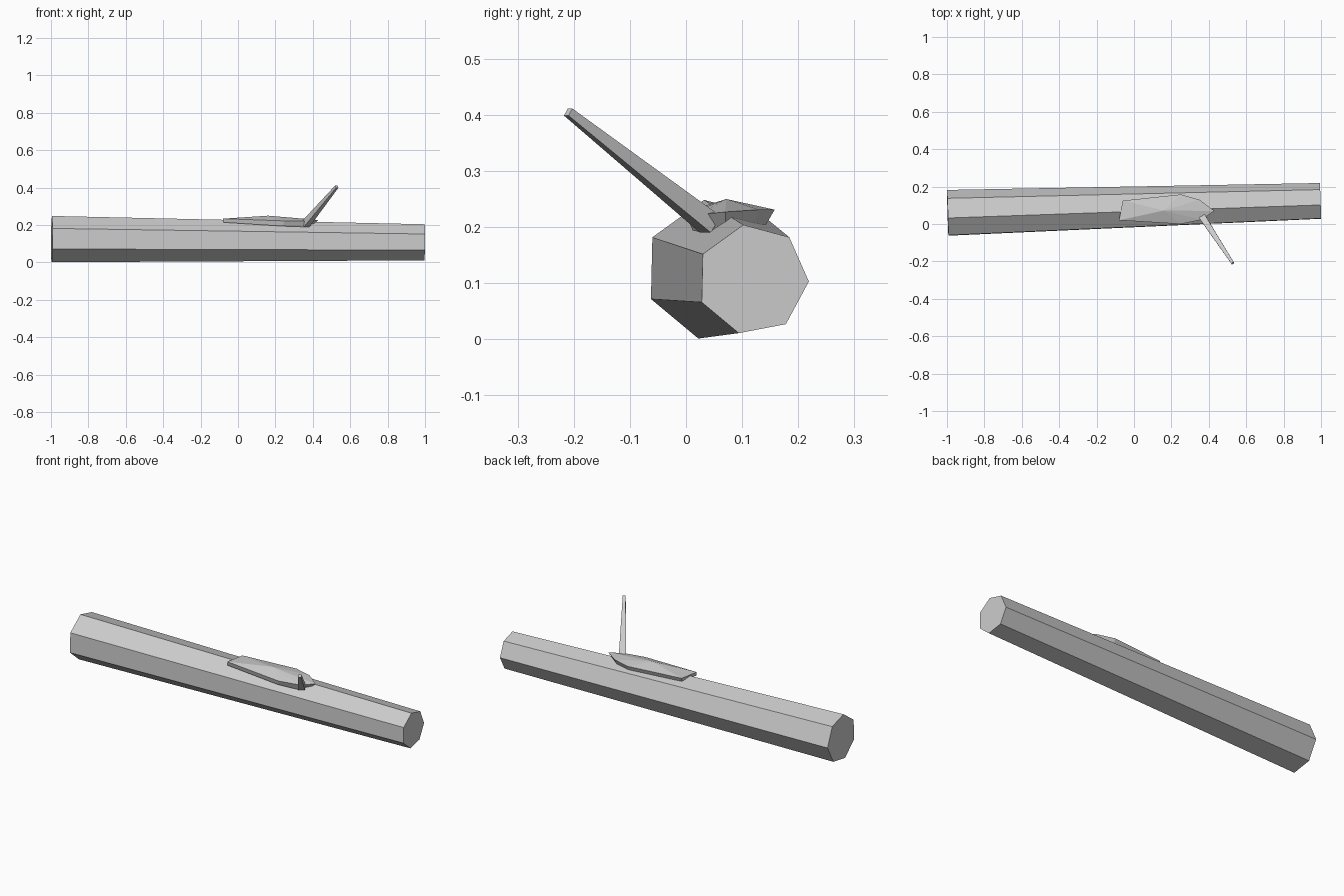
import bpy
import bmesh
from mathutils import Vector

if "Cube" in bpy.data.objects:
    bpy.data.objects.remove(bpy.data.objects["Cube"])

grey = bpy.data.materials.new("plain_grey")
grey.diffuse_color = (0.6, 0.6, 0.6, 1)
grey.use_nodes = True
grey.node_tree.nodes["Principled BSDF"].inputs["Base Color"].default_value = grey.diffuse_color


def loft(name, start, end, top_peak=None):
    """Closed flat-shaded solid between two rings with equal point counts."""
    bm = bmesh.new()
    a = [bm.verts.new(p) for p in start]
    b = [bm.verts.new(p) for p in end]
    n = len(a)
    for i in range(n):
        j = (i + 1) % n
        bm.faces.new((a[i], a[j], b[j], b[i]))
    bm.faces.new(a)
    if top_peak:
        peak = bm.verts.new(top_peak)
        for i in range(n):
            bm.faces.new((b[i], b[(i + 1) % n], peak))
    else:
        bm.faces.new(b)
    bmesh.ops.recalc_face_normals(bm, faces=bm.faces)
    mesh = bpy.data.meshes.new(name)
    bm.to_mesh(mesh)
    bm.free()
    mesh.materials.append(grey)
    ob = bpy.data.objects.new(name, mesh)
    bpy.context.collection.objects.link(ob)
    return ob


# Log: seven-sided, tapered, ends cut square to its slightly turned axis
section = [(-.089, .046), (-.017, .098), (.065, .076), (.1, -.003),
           (.059, -.079), (-.025, -.095), (-.091, -.04)]


def log_ring(x, cy, cz, s):
    return [(x - .0325 * y * s + .0085 * z * s, cy + y * s, cz + z * s)
            for y, z in section]


loft("log", log_ring(-.996, .054, .123, 1.28), log_ring(.997, .119, .106, 1))

# Axe head: flat wedge lying on the log, thin at the cutting edge
rim = [(-.08, .02, .234), (-.06, .125, .234), (.25, .158, .231), (.35, .13, .231),
       (.43, .07, .227), (.36, .022, .222), (.25, .0, .222)]
base = [(-.078, .02, .214), (-.058, .123, .216), (.25, .143, .205), (.34, .12, .2),
        (.39, .07, .194), (.355, .03, .19), (.24, .012, .194)]
loft("axe_head", base, rim, (.16, .072, .25))

# Axe handle: square shaft narrowing toward the free end
foot, tip = Vector((.362, .043, .205)), Vector((.528, -.21, .405))
axis = (tip - foot).normalized()
side = axis.cross(Vector((0, 0, 1))).normalized()
up = side.cross(axis)


def square(c, r):
    return [c + side * r * u + up * r * v for u, v in ((-1, -1), (1, -1), (1, 1), (-1, 1))]


loft("axe_handle", square(foot, .018), square(tip, .0075))
